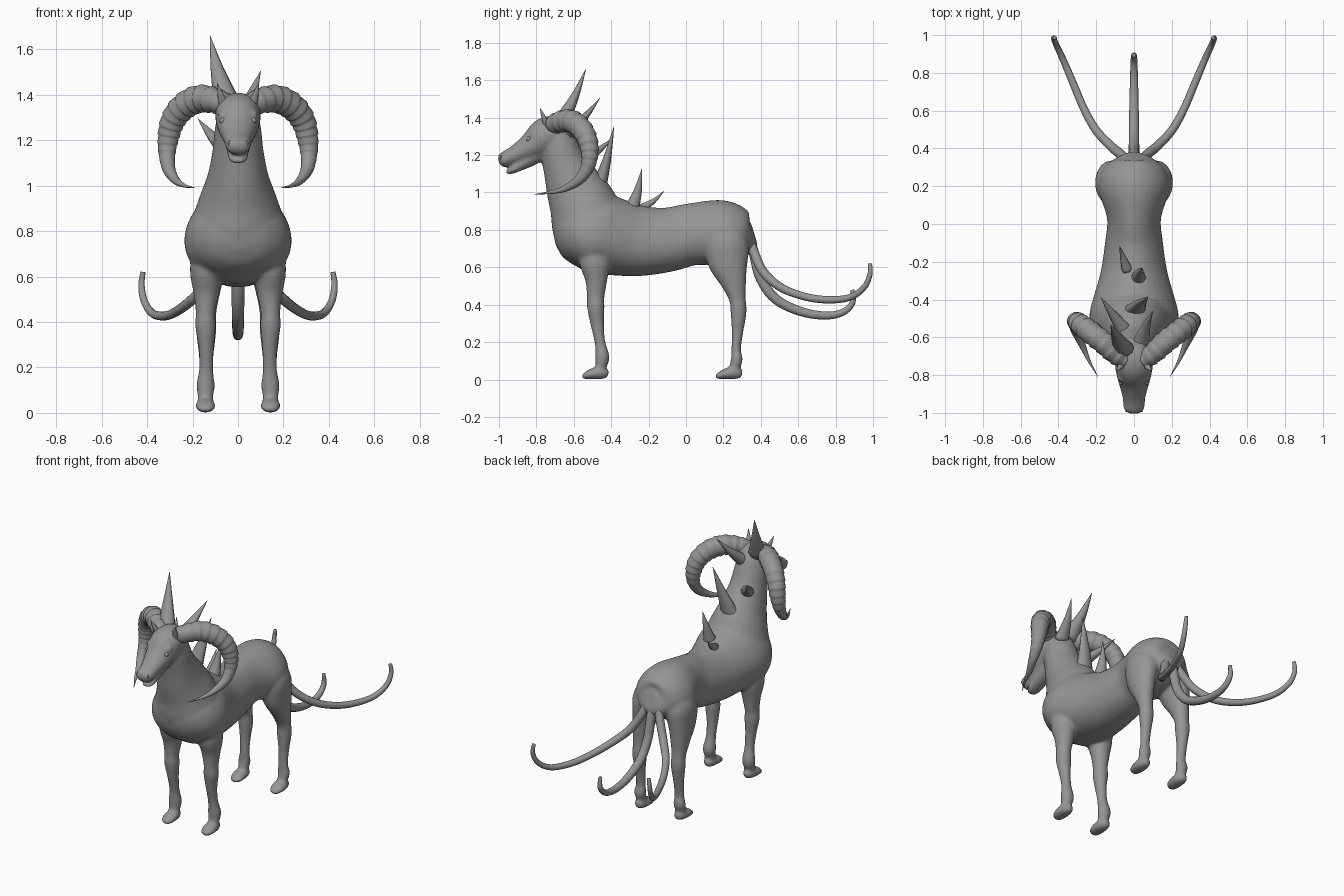
import bpy, bmesh, math
from mathutils import Vector

grey = bpy.data.materials.new("dark_grey")
grey.diffuse_color = (.3, .3, .3, 1)


def spline(keys, steps):
    """Catmull-Rom resampling of (x, y, z, half_width, half_depth) keys."""
    out, n = [], len(keys)
    for i in range(n - 1):
        p = [keys[max(i - 1, 0)], keys[i], keys[i + 1], keys[min(i + 2, n - 1)]]
        for s in range(steps):
            t = s / steps
            out.append([0.5 * (2 * b + (c - a) * t + (2 * a - 5 * b + 4 * c - d) * t * t
                               + (3 * b - a - 3 * c + d) * t ** 3)
                        for a, b, c, d in zip(*p)])
    out.append(list(keys[-1]))
    return out


def loft(bm, keys, steps=4, sides=20, egg=0.0, side=1, rib=None):
    """Closed tube through the keys; side=-1 mirrors it, egg widens the underside."""
    rows = spline(keys, steps)
    pts = [Vector(r[:3]) for r in rows]
    u, rings = Vector((1, 0, 0)), []
    for i, r in enumerate(rows):
        t = (pts[min(i + 1, len(pts) - 1)] - pts[max(i - 1, 0)]).normalized()
        u = (u - t * u.dot(t)).normalized()
        v = t.cross(u)
        k = rib(i / (len(rows) - 1)) if rib else 1
        ring = []
        for j in range(sides):
            a = 2 * math.pi * j / sides
            w = max(r[3], .001) * k * (1 - egg * math.sin(a))
            p = pts[i] + u * w * math.cos(a) + v * max(r[4], .001) * k * math.sin(a)
            ring.append(bm.verts.new((p.x * side, p.y, p.z)))
        rings.append(ring)
    faces = [bm.faces.new(rings[0]), bm.faces.new(rings[-1])]
    for a, b in zip(rings, rings[1:]):
        for j in range(sides):
            k = (j + 1) % sides
            faces.append(bm.faces.new((a[j], a[k], b[k], b[j])))
    bmesh.ops.recalc_face_normals(bm, faces=faces)


def finish(name, bm):
    me = bpy.data.meshes.new(name)
    bm.to_mesh(me)
    bm.free()
    for f in me.polygons:
        f.use_smooth = True
    me.materials.append(grey)
    ob = bpy.data.objects.new(name, me)
    bpy.context.collection.objects.link(ob)
    return ob


def ball(bm, loc, r):
    vs = bmesh.ops.create_uvsphere(bm, u_segments=16, v_segments=10, radius=r)['verts']
    bmesh.ops.translate(bm, verts=vs, vec=loc)


body = bmesh.new()

# Torso: y, top, bottom, half width
torso = [(.365, .84, .72, .04), (.34, .88, .67, .11), (.28, .93, .63, .17), (.18, .96, .61, .187),
         (.03, .942, .61, .142), (-.1, .92, .575, .152), (-.25, .93, .552, .175), (-.38, .97, .555, .212),
         (-.47, 1.0, .565, .234), (-.56, .99, .58, .225), (-.63, .94, .61, .185), (-.68, .88, .65, .12),
         (-.705, .80, .72, .04)]
loft(body, [(0, y, (a + b) / 2, w, (a - b) / 2) for y, a, b, w in torso], sides=32, egg=.13)

# Neck, head and lower jaw: y, z, half width, half depth
neck = [(-.49, .74, .215, .19), (-.52, .84, .205, .20), (-.555, .94, .172, .18), (-.602, 1.04, .135, .153),
        (-.65, 1.15, .113, .118), (-.68, 1.25, .102, .103), (-.695, 1.33, .085, .085), (-.70, 1.385, .05, .05)]
head = [(-.63, 1.355, .05, .04), (-.68, 1.335, .09, .082), (-.75, 1.30, .10, .10), (-.83, 1.245, .084, .074),
        (-.91, 1.203, .062, .051), (-.96, 1.18, .057, .044), (-.988, 1.17, .048, .036), (-1.002, 1.165, .02, .015)]
jaw = [(-.77, 1.225, .06, .05), (-.83, 1.185, .056, .045), (-.89, 1.145, .048, .031),
       (-.935, 1.116, .042, .018), (-.962, 1.108, .022, .010)]
for part in (neck, head, jaw):
    loft(body, [(0, *k) for k in part], sides=28)

# Legs: x, y, z, half width, half depth; feet: y, z, half width, half depth
front = [(.12, -.50, .80, .06, .06), (.138, -.487, .64, .074, .085), (.14, -.48, .53, .057, .059),
         (.143, -.483, .44, .043, .047), (.143, -.482, .385, .046, .047), (.14, -.475, .30, .035, .037),
         (.14, -.46, .2, .031, .029), (.143, -.447, .12, .041, .038), (.143, -.455, .07, .034, .031),
         (.143, -.465, .03, .034, .032)]
rear = [(.07, .19, .87, .05, .05), (.108, .213, .74, .093, .115), (.128, .225, .63, .075, .109),
        (.137, .254, .52, .056, .07), (.14, .275, .43, .044, .045), (.14, .281, .36, .045, .043),
        (.14, .275, .25, .033, .031), (.14, .268, .16, .031, .026), (.143, .272, .11, .039, .032),
        (.143, .262, .07, .033, .03), (.143, .255, .03, .034, .03)]
foot = [(-.415, .028, .02, .02), (-.45, .035, .038, .034), (-.50, .031, .044, .03),
        (-.54, .019, .036, .018), (-.557, .014, .015, .010)]
for s in (1, -1):
    for leg, dy in ((front, 0), (rear, .715)):
        loft(body, leg, side=s)
        loft(body, [(.143, y + dy, z, w, d) for y, z, w, d in foot], side=s)
    ball(body, (.066 * s, -.815, 1.312), .023)   # brow
    ball(body, (.034 * s, -.972, 1.188), .022)   # nostril flare

# Fuse the body parts into one smooth skin
ob = finish("body", body)
m = ob.modifiers.new("fuse", 'REMESH')
m.mode, m.voxel_size, m.use_smooth_shade = 'VOXEL', .008, True
m = ob.modifiers.new("soften", 'SMOOTH')
m.factor, m.iterations = .5, 13

# Ribbed horns, eyes, nostrils, brow nubs and side tails, both sides
horn = [(.035, -.725, 1.35, .045), (.095, -.69, 1.372, .054), (.165, -.625, 1.383, .06), (.235, -.57, 1.352, .059),
        (.285, -.53, 1.29, .054), (.306, -.515, 1.215, .047), (.312, -.525, 1.14, .037), (.303, -.57, 1.07, .028),
        (.27, -.65, 1.02, .017), (.235, -.73, 1.0, .008), (.19, -.81, .99, .001)]
side_tail = [(.03, .32, .79, .025), (.06, .36, .69, .026), (.12, .41, .58, .025), (.20, .495, .50, .023),
             (.265, .61, .45, .021), (.32, .74, .427, .02), (.375, .87, .437, .018), (.412, .95, .49, .016),
             (.425, .983, .56, .014), (.418, .984, .62, .011)]


def ridges(t):
    return 1 + (.12 * ((t * 20) % 1) - .05) * max(0, min(1, (.75 - t) * 4))


for s, label in ((1, "left"), (-1, "right")):
    bm = bmesh.new()
    loft(bm, [(*k, k[3]) for k in horn], steps=12, sides=24, side=s, rib=ridges)
    finish("horn_" + label, bm)
    bm = bmesh.new()
    loft(bm, [(*k, k[3]) for k in side_tail], steps=5, sides=14, side=s)
    finish("tail_" + label, bm)
    bm = bmesh.new()
    ball(bm, (.067 * s, -.84, 1.286), .014)
    finish("eye_" + label, bm)
    bm = bmesh.new()
    loft(bm, [(.065, -.745, 1.36, .022, .018), (.08, -.765, 1.412, .011, .010), (.092, -.78, 1.45, .001, .001)],
         sides=12, side=s)
    finish("brow_nub_" + label, bm)
    bpy.ops.mesh.primitive_torus_add(major_radius=.010, minor_radius=.004, major_segments=16, minor_segments=8,
                                     location=(.032 * s, -.99, 1.188), rotation=(math.radians(75), 0, 0))
    bpy.context.object.name = "nostril_" + label
    bpy.context.object.data.materials.append(grey)
    bpy.ops.object.shade_smooth()

# Centre tail
tail = [(.33, .79, .026), (.362, .68, .028), (.40, .54, .028), (.48, .43, .027), (.61, .365, .025),
        (.74, .342, .022), (.835, .358, .019), (.89, .41, .016), (.89, .48, .011)]
bm = bmesh.new()
loft(bm, [(0, *k, k[2]) for k in tail], steps=5, sides=14)
finish("tail_centre", bm)

# Back spikes: base, tip, half width, half depth
spikes = [((-.05, -.67, 1.37), (-.123, -.535, 1.66), .058, .046),
          ((.035, -.63, 1.32), (.10, -.46, 1.505), .046, .038),
          ((-.04, -.58, 1.15), (-.176, -.388, 1.295), .046, .04),
          ((-.008, -.475, 1.0), (.075, -.385, 1.355), .068, .046),
          ((.022, -.29, .91), (.045, -.235, 1.13), .044, .042),
          ((-.035, -.245, .91), (-.075, -.117, 1.008), .03, .027)]
for i, (b, t, w, d) in enumerate(spikes):
    b, t = Vector(b), Vector(t)
    mid = b.lerp(t, .5) + Vector((-.004, .006, -.006))
    bm = bmesh.new()
    loft(bm, [(*b, w, d), (*mid, w * .52, d * .52), (*t, .001, .001)], steps=4, sides=10)
    finish("spike_%d" % (i + 1), bm)
